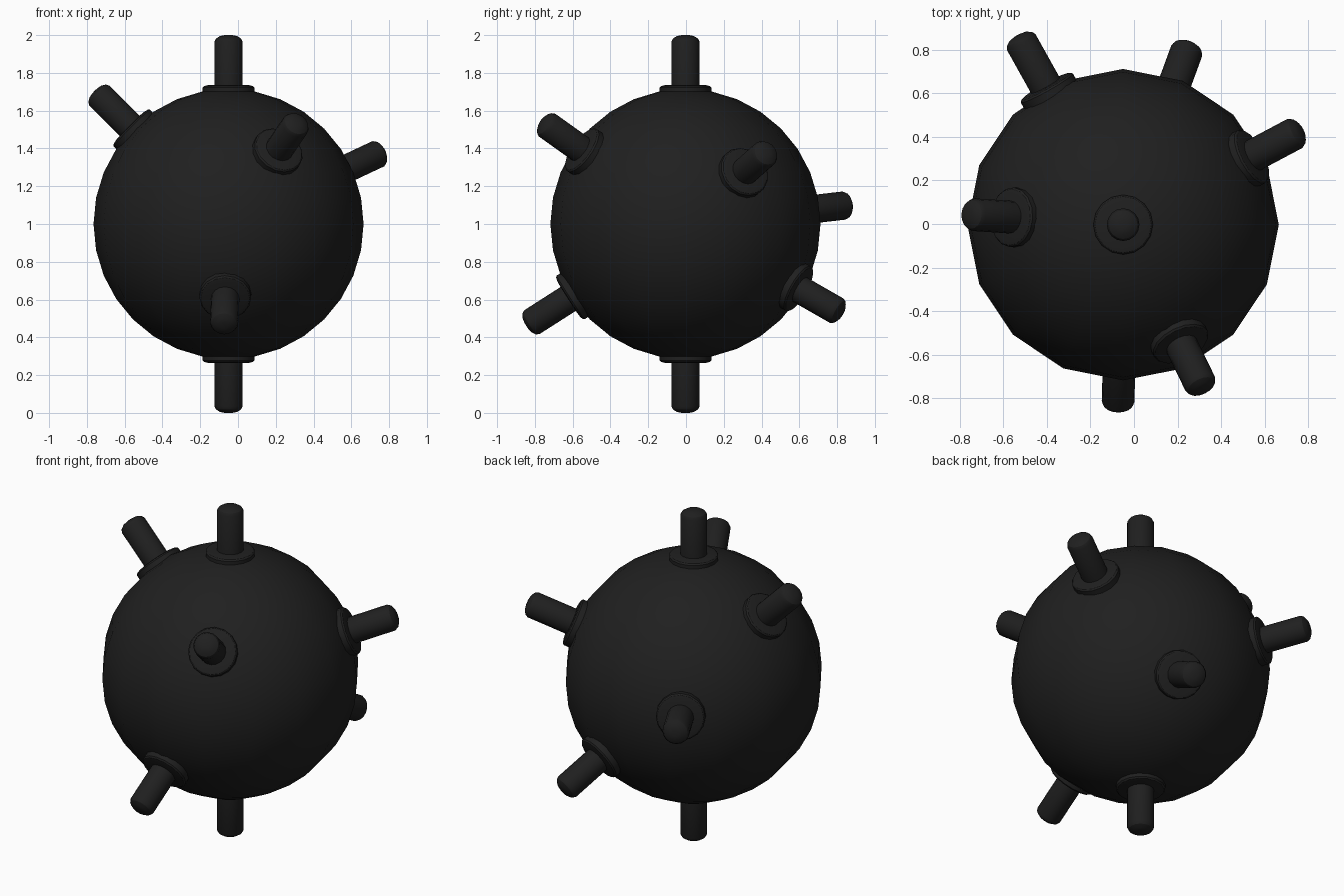
import bpy, bmesh, math
from mathutils import Vector

if "Cube" in bpy.data.objects:
    bpy.data.objects.remove(bpy.data.objects["Cube"])

CENTER = Vector((-0.05, -0.003, 1.0))
SIDES = 16

mat = bpy.data.materials.new("black_iron")
mat.diffuse_color = (0.014, 0.014, 0.014, 1)
mat.use_nodes = True
mat.node_tree.nodes["Principled BSDF"].inputs["Base Color"].default_value = mat.diffuse_color


def finish(obj, angle):
    obj.data.materials.append(mat)
    bpy.ops.object.select_all(action='DESELECT')
    obj.select_set(True)
    bpy.context.view_layer.objects.active = obj
    bpy.ops.object.shade_smooth_by_angle(angle=math.radians(angle))


def lathe(name, profile, direction):
    """Closed turned solid from (radius, height) points, aimed along direction."""
    bm = bmesh.new()
    rings = [[bm.verts.new((r * math.cos(2 * math.pi * i / SIDES),
                            r * math.sin(2 * math.pi * i / SIDES), h))
              for i in range(SIDES)] for r, h in profile]
    for a, b in zip(rings, rings[1:]):
        for i in range(SIDES):
            j = (i + 1) % SIDES
            bm.faces.new((a[i], a[j], b[j], b[i]))
    bm.faces.new(rings[0][::-1])
    bm.faces.new(rings[-1])
    mesh = bpy.data.meshes.new(name)
    bm.to_mesh(mesh)
    bm.free()
    obj = bpy.data.objects.new(name, mesh)
    bpy.context.collection.objects.link(obj)
    obj.location = CENTER
    obj.rotation_euler = Vector(direction).to_track_quat('Z', 'Y').to_euler()
    finish(obj, 30)


# Round body
bpy.ops.mesh.primitive_uv_sphere_add(segments=16, ring_count=16, radius=0.715, location=CENTER)
body = bpy.context.object
body.name = "body"
finish(body, 40)

# Horns and their collars
directions = [
    (0, 0, 1), (0, 0, -1),
    (-0.705, 0.047, 0.70), (-0.48, 0.86, 0.10), (0.30, 0.82, -0.47),
    (0.81, 0.43, 0.38), (0.368, -0.76, 0.543), (-0.024, -0.84, -0.537),
]
horn = [(0.075, 0.69), (0.075, 0.965), (0.066, 0.982), (0.045, 0.995), (0.02, 1.0)]
collar = [(0.137, 0.685), (0.137, 0.722), (0.130, 0.730), (0.110, 0.735)]
for n, d in enumerate(directions, 1):
    lathe(f"horn_{n}", horn, d)
    lathe(f"collar_{n}", collar, d)
